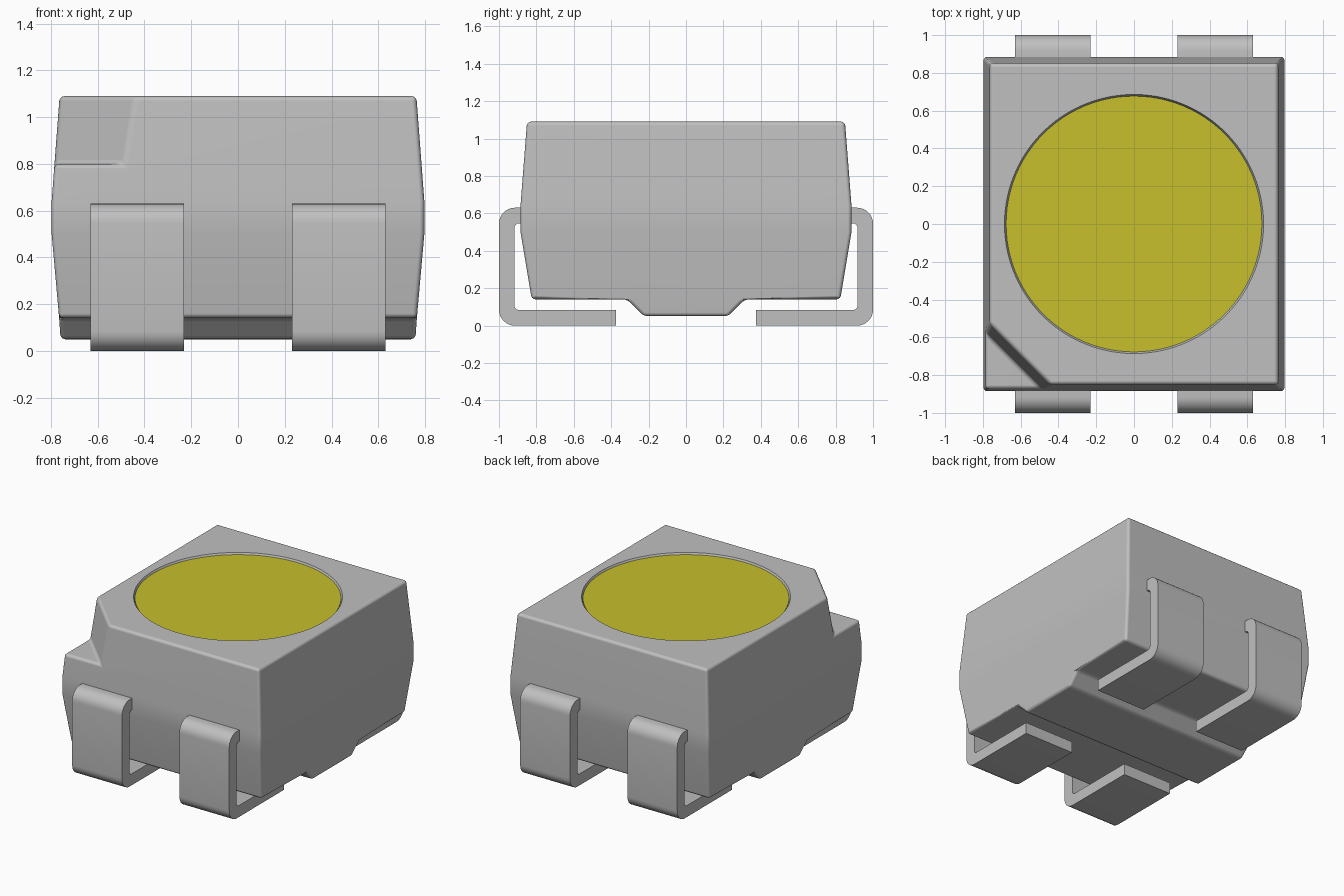
import bpy, bmesh, math
from mathutils import Vector

cube = bpy.data.objects.get("Cube")
if cube:
    bpy.data.objects.remove(cube, do_unlink=True)


def material(name, rgb):
    m = bpy.data.materials.new(name)
    m.use_nodes = True
    m.diffuse_color = (*rgb, 1)
    bsdf = next(n for n in m.node_tree.nodes if n.type == 'BSDF_PRINCIPLED')
    bsdf.inputs["Base Color"].default_value = (*rgb, 1)
    return m


grey = material("light grey", (0.527, 0.527, 0.527))
yellow = material("lens yellow", (0.57, 0.53, 0.026))


def make_object(name, bm, mat=None):
    bmesh.ops.recalc_face_normals(bm, faces=bm.faces)
    mesh = bpy.data.meshes.new(name)
    bm.to_mesh(mesh)
    bm.free()
    ob = bpy.data.objects.new(name, mesh)
    bpy.context.collection.objects.link(ob)
    if mat:
        mesh.materials.append(mat)
    return ob


def activate(ob):
    bpy.ops.object.select_all(action='DESELECT')
    ob.select_set(True)
    bpy.context.view_layer.objects.active = ob


def smooth(ob, angle=35):
    activate(ob)
    bpy.ops.object.shade_smooth_by_angle(angle=math.radians(angle))


def apply(ob, kind, **settings):
    activate(ob)
    mod = ob.modifiers.new(kind.title(), kind)
    for key, value in settings.items():
        setattr(mod, key, value)
    bpy.ops.object.modifier_apply(modifier=mod.name)


def cut(ob, cutter):
    apply(ob, 'BOOLEAN', operation='DIFFERENCE', solver='EXACT', object=cutter)
    bpy.data.objects.remove(cutter, do_unlink=True)


def loft(sections):
    """Closed solid through rings that have equal point counts."""
    bm = bmesh.new()
    rings = [[bm.verts.new(p) for p in s] for s in sections]
    n = len(rings[0])
    for a, b in zip(rings, rings[1:]):
        for i in range(n):
            j = (i + 1) % n
            bm.faces.new((a[i], a[j], b[j], b[i]))
    bm.faces.new(rings[0])
    bm.faces.new(rings[-1])
    return bm


def rounded(points, segments=8):
    """Round each (y, z, radius) corner of a closed profile."""
    out = []
    for i, (y, z, r) in enumerate(points):
        p = Vector((y, z))
        if r == 0:
            out.append(p)
            continue
        a = (Vector(points[i - 1][:2]) - p).normalized()
        b = (Vector(points[(i + 1) % len(points)][:2]) - p).normalized()
        centre = p + (a + b) * r          # all corners are right angles
        for k in range(segments + 1):
            t = math.pi / 2 * k / segments
            out.append(centre - b * r * math.cos(t) - a * r * math.sin(t))
    return out


# Housing: bulging box lofted through four rectangles
TOP = 1.09
levels = [(0.14, 0.765, 0.825), (0.50, 0.797, 0.885),
          (0.64, 0.797, 0.885), (TOP, 0.763, 0.85)]
bm = loft([[(sx * x, sy * y, z) for sx, sy in ((-1, -1), (1, -1), (1, 1), (-1, 1))]
           for z, x, y in levels])

# Keel: split the underside and pull its middle strip down
for side in (-1, 1):
    under = [f for f in bm.faces if all(abs(v.co.z - 0.14) < 1e-4 for v in f.verts)]
    geom = set(under)
    for f in under:
        geom.update(f.edges, f.verts)
    bmesh.ops.bisect_plane(bm, geom=list(geom), plane_co=(0, side * 0.315, 0),
                           plane_no=(0, 1, 0))
strip = [f for f in bm.faces
         if abs(f.calc_center_median().z - 0.14) < 1e-4
         and abs(f.calc_center_median().y) < 0.1]
pulled = bmesh.ops.extrude_face_region(bm, geom=strip)["geom"]
bmesh.ops.delete(bm, geom=strip, context='FACES_ONLY')
for v in (g for g in pulled if isinstance(g, bmesh.types.BMVert)):
    v.co = (v.co.x * 0.992, v.co.y * 0.225 / 0.315, 0.05)
housing = make_object("housing", bm, grey)

# Corner notch with a sloped inner wall
def triangle(z, total):
    return [(-1, -1, z), (total + 1, -1, z), (-1, total + 1, z)]


notch = make_object("notch_cutter", loft([triangle(0.80, -1.36),
                                          triangle(1.20, -1.265)]))
cut(housing, notch)
apply(housing, 'BEVEL', width=0.02, segments=3, limit_method='ANGLE',
      angle_limit=math.radians(30))

# Shallow tapered recess for the lens
def circle(radius, z, n=96):
    return [(radius * math.cos(2 * math.pi * i / n),
             radius * math.sin(2 * math.pi * i / n), z) for i in range(n)]


cut(housing, make_object("recess_cutter", loft([circle(0.676, TOP - 0.02),
                                                circle(0.686, TOP),
                                                circle(0.686, TOP + 0.1)])))
smooth(housing)
weighted = housing.modifiers.new("Weighted normals", 'WEIGHTED_NORMAL')
weighted.keep_sharp = True

# Lens disc set just below the rim
lens = make_object("lens", loft([circle(0.677, TOP - 0.021),
                                 circle(0.677, TOP - 0.012)]), yellow)
smooth(lens)

# Four bent leads, each a C-shaped strip folded under the housing
T = 0.083
profile = rounded([(0.375, 0, 0), (1.0, 0, 0.085), (1.0, 0.63, 0.085),
                   (0.84, 0.63, 0), (0.84, 0.63 - T, 0), (1 - T, 0.63 - T, 0.025),
                   (1 - T, T, 0.025), (0.375, T, 0)])
for end, sy in (("front", -1), ("back", 1)):
    for side, cx in (("right", -0.43), ("left", 0.43)):
        lead = make_object(f"{end}_{side}_lead",
                           loft([[(cx + dx, sy * p.x, p.y) for p in profile]
                                 for dx in (-0.2, 0.2)]), grey)
        smooth(lead)
